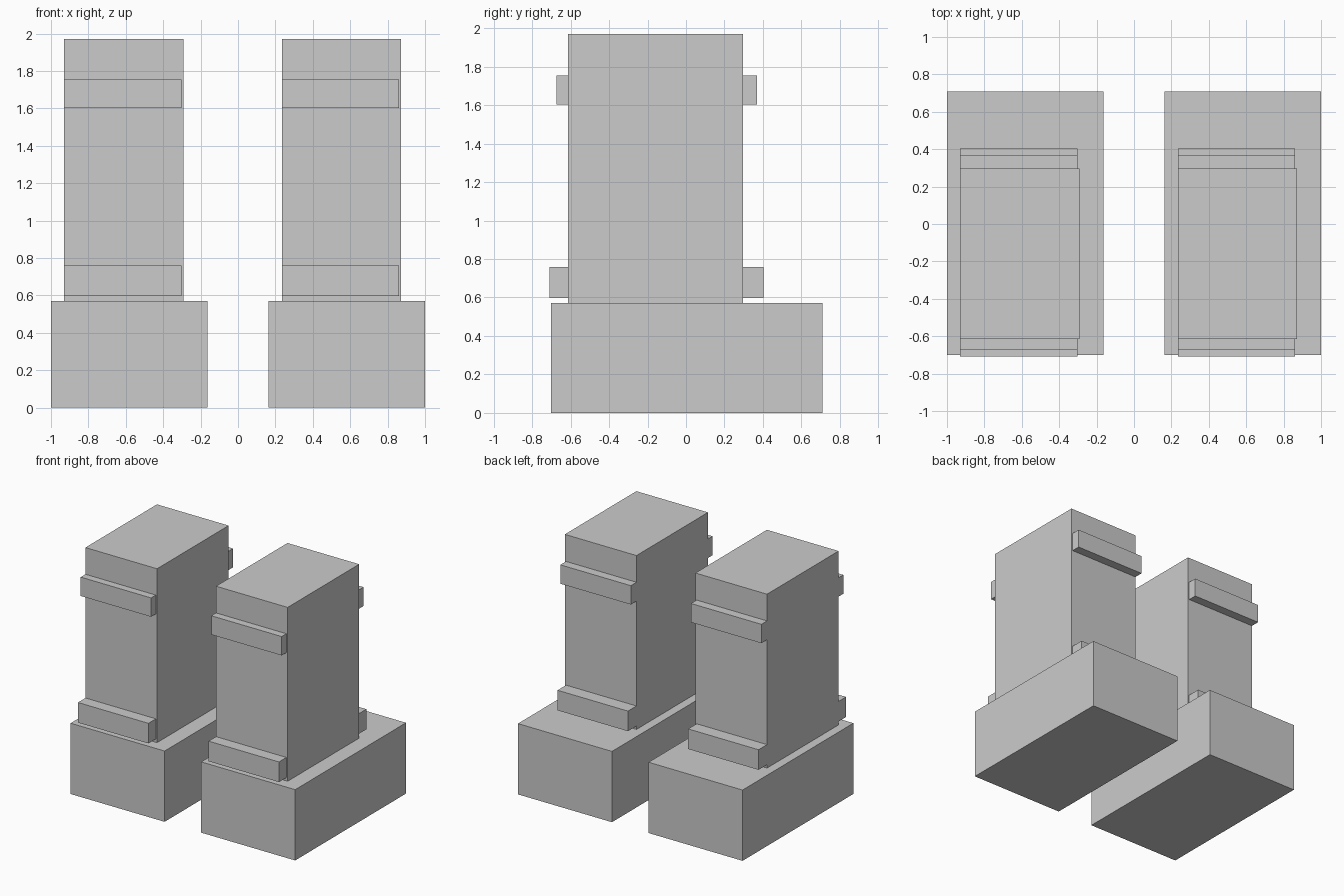
import bpy

if "Cube" in bpy.data.objects:
    bpy.data.objects.remove(bpy.data.objects["Cube"])


def box(name, x, y, z):
    """Axis-aligned box from (min, max) ranges."""
    bpy.ops.mesh.primitive_cube_add(
        size=1, location=[(a + b) / 2 for a, b in (x, y, z)])
    ob = bpy.context.object
    ob.name = name
    ob.scale = [b - a for a, b in (x, y, z)]
    bpy.ops.object.transform_apply(location=False, rotation=False, scale=True)
    return ob


# Two identical pillars side by side
for side, x0 in (("left", -1.0), ("right", 0.163)):
    # Wide plinth
    box(side + "_base", (x0, x0 + 0.837), (-0.701, 0.709), (0, 0.57))
    # Tall block set towards the front
    box(side + "_column", (x0 + 0.071, x0 + 0.709), (-0.614, 0.296), (0.57, 1.97))
    # Bands passing through the block, flush with its left side
    band_x = (x0 + 0.071, x0 + 0.698)
    box(side + "_lower_band", band_x, (-0.709, 0.404), (0.597, 0.759))
    box(side + "_upper_band", band_x, (-0.674, 0.368), (1.603, 1.755))
